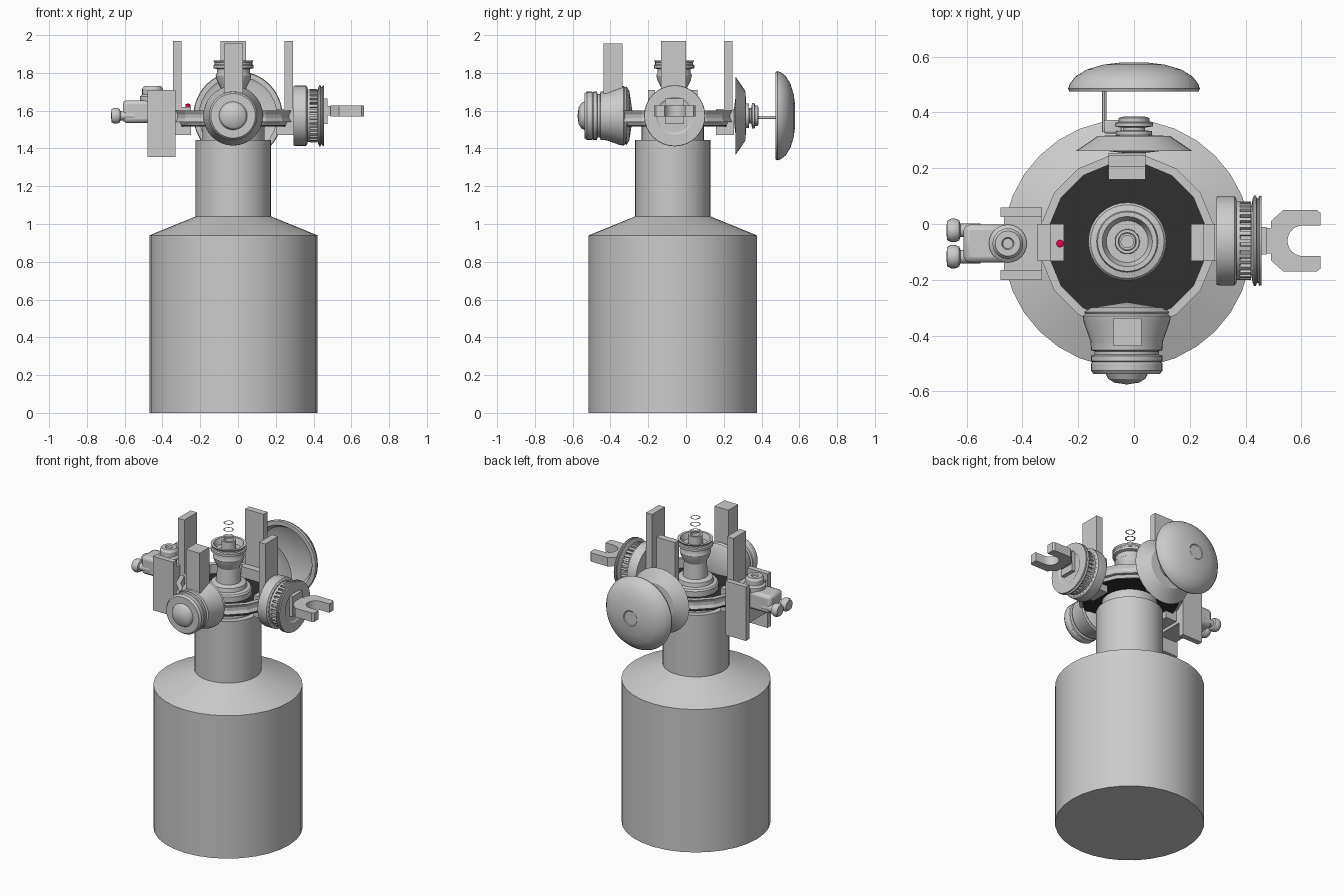
import bpy, bmesh, math
from mathutils import Vector, Matrix

if "Cube" in bpy.data.objects:
    bpy.data.objects.remove(bpy.data.objects["Cube"])

CX, CY, HZ = -0.024, -0.063, 1.573   # turret axis and head height


def material(name, rgb):
    m = bpy.data.materials.new(name)
    m.diffuse_color = (*rgb, 1)
    m.use_nodes = True
    m.node_tree.nodes["Principled BSDF"].inputs["Base Color"].default_value = m.diffuse_color
    return m


dark = material("dark", (0.03, 0.03, 0.03))
red = material("red", (0.8, 0.0, 0.08))


def finish(name, bm, mat=None, smooth=True, bevel=0):
    bmesh.ops.remove_doubles(bm, verts=bm.verts, dist=1e-5)
    bmesh.ops.recalc_face_normals(bm, faces=bm.faces)
    me = bpy.data.meshes.new(name)
    bm.to_mesh(me)
    bm.free()
    ob = bpy.data.objects.new(name, me)
    bpy.context.collection.objects.link(ob)
    if mat:
        me.materials.append(mat)
    if bevel:
        b = ob.modifiers.new("bevel", "BEVEL")
        b.width, b.segments = bevel, 2
    if smooth:
        bpy.ops.object.select_all(action='DESELECT')
        ob.select_set(True)
        bpy.context.view_layer.objects.active = ob
        bpy.ops.object.shade_smooth_by_angle(angle=math.radians(30))
    return ob


def lathe(name, profile, origin, axis=(0, 0, 1), n=32, mat=None, smooth=True, phase=0.0):
    """Spin (radius, height) points round an axis through origin."""
    bm = bmesh.new()
    rot = Vector((0, 0, 1)).rotation_difference(Vector(axis)).to_matrix()
    o = Vector(origin)
    rings = []
    for r, h in profile:
        if r == 0:
            v = bm.verts.new(o + rot @ Vector((0, 0, h)))
            rings.append([v] * n)
        else:
            rings.append([bm.verts.new(o + rot @ Vector((
                r * math.cos(math.tau * (i + phase) / n), r * math.sin(math.tau * (i + phase) / n), h)))
                for i in range(n)])
    for a, b in zip(rings, rings[1:]):
        for i in range(n):
            j = (i + 1) % n
            f = list(dict.fromkeys((a[i], a[j], b[j], b[i])))
            if len(f) > 2:
                bm.faces.new(f)
    return finish(name, bm, mat, smooth)


def box(name, x, y, z, bevel=0, mat=None):
    bm = bmesh.new()
    bmesh.ops.create_cube(bm, size=1)
    for v in bm.verts:
        v.co = Vector([(a + b) / 2 + c * (b - a) for c, (a, b) in zip(v.co, (x, y, z))])
    return finish(name, bm, mat, bevel > 0, bevel)


def prism(name, outline, z0, z1):
    bm = bmesh.new()
    f = bm.faces.new([bm.verts.new((x, y, z0)) for x, y in outline])
    g = bmesh.ops.extrude_face_region(bm, geom=[f])
    for v in g["geom"]:
        if isinstance(v, bmesh.types.BMVert):
            v.co.z = z1
    return finish(name, bm)


# Bottle body with shoulder and neck
lathe("body", [(0, 0), (.445, 0), (.445, .94), (.2, 1.04), (.2, 1.445), (.165, 1.445),
               (.165, 1.53), (0, 1.53)], (CX, -.07, 0))

# Turret ring and dark deck
ring = [(.285, 1.52), (.295, 1.54), (.315, 1.54), (.305, 1.56), (.305, 1.58), (.315, 1.60), (.285, 1.60), (.285, 1.52)]
lathe("turret_ring", ring, (CX, CY, 0), n=16, smooth=False, phase=.5)
lathe("deck", [(0, 1.515), (.287, 1.515), (.287, 1.54), (0, 1.54)], (CX, CY, 0), n=16,
      mat=dark, smooth=False, phase=.5)

# Central post with flared cup
lathe("center_post", [(0, 1.53), (.14, 1.53), (.14, 1.575), (.132, 1.585), (.11, 1.59), (.105, 1.615), (.075, 1.625),
                      (.068, 1.72), (.088, 1.76), (.094, 1.785), (.088, 1.80), (.088, 1.82), (.107, 1.825),
                      (.107, 1.84), (.1, 1.845), (.1, 1.855), (.107, 1.865), (.09, 1.865), (.075, 1.83),
                      (.045, 1.83), (.043, 1.89), (.03, 1.89), (.025, 1.85), (0, 1.85)], (CX, CY, 0))
for i, z in enumerate((1.91, 1.955, 2.0)):
    r = .034 - .002 * i
    lathe(f"floating_ring_{i}", [(r - .008, z), (r, z)], (CX, CY, 0))

# Four uprights, each a thin post on a thicker foot
yw, xw = (-.132, .0), (-.092, .042)
box("left_post", (-.345, -.298), yw, (1.5, 1.97))
box("left_foot", (-.337, -.25), yw, (1.47, 1.62))
box("right_post", (.247, .291), yw, (1.5, 1.97))
box("right_foot", (.205, .3), yw, (1.47, 1.61))
box("back_post", xw, (.205, .247), (1.5, 1.97))
box("back_foot", xw, (.16, .255), (1.47, 1.61))
box("front_post", (-.073, .027), (-.437, -.336), (1.6, 1.955))
lathe("red_button", [(0, 0), (.014, 0), (.014, .018), (0, .024)], (-.265, -.07, 1.615), mat=red, n=16)

# Front head: stepped lens barrel with dome
lathe("front_head", [(0, .28), (.13, .3), (.155, .315), (.15, .322), (.158, .33), (.155, .35), (.13, .42), (.128, .452),
                     (.115, .456), (.115, .468), (.128, .472), (.128, .49), (.124, .494), (.128, .5), (.128, .525),
                     (.118, .538), (.075, .538), (.066, .555), (.045, .568), (0, .575)],
      (-.026, 0, HZ), (0, -1, 0))

# Right head: drum, knurled wheel, flange and open fork
RY = -.06
lathe("right_drum", [(0, .295), (.158, .295), (.16, .305), (.16, .36), (.15, .367), (.14, .367), (.14, .38),
                     (.125, .382), (.125, .42), (.15, .425), (.162, .43), (.162, .437), (.152, .44), (.152, .445),
                     (.162, .449), (.16, .456), (.1, .456), (.09, .45), (0, .45)], (0, RY, HZ), (1, 0, 0))
bm = bmesh.new()
for i in range(32):
    m = Matrix.Translation((.4, RY, HZ)) @ Matrix.Rotation(math.tau * i / 32, 4, 'X') \
        @ Matrix.Translation((0, 0, .13)) @ Matrix.Diagonal((.04, .014, .022, 1))
    bmesh.ops.create_cube(bm, size=1, matrix=m)
finish("knurl_teeth", bm, smooth=False)
box("fork_stem", (.44, .52), (RY - .045, RY + .045), (1.575, 1.625))
box("fork_mount", (.44, .475), (RY - .05, RY + .05), (1.53, 1.665))
arc = [(.605 + .055 * math.cos(a), RY + .055 * math.sin(a))
       for a in (math.radians(90 + 15 * i) for i in range(13))]
prism("fork", [(.668, RY + .055)] + arc + [(.668, RY - .055), (.668, RY - .1), (.655, RY - .11), (.535, RY - .11),
      (.49, RY - .07), (.49, RY + .07), (.535, RY + .11), (.655, RY + .11), (.668, RY + .1)], 1.57, 1.628)

# Back head: flared cone, hub, offset rod and dish
lathe("back_cone", [(0, .25), (.1, .262), (.19, .27), (.208, .262), (.13, .315), (.065, .318), (.065, .333), (.04, .335),
                    (.04, .345), (.068, .35), (.068, .362), (.055, .366), (.055, .38), (.036, .385), (0, .385)],
      (0, 0, HZ), (0, 1, 0))
box("rod_bracket", (-.108, -.045), (.325, .372), (1.545, 1.585), bevel=.006)
lathe("dish_rod", [(0, .33), (.008, .33), (.008, .53), (0, .53)], (-.106, 0, 1.563), (0, 1, 0), n=12)
lathe("dish", [(0, .54), (.12, .53), (.185, .505), (.205, .475), (.232, .475), (.236, .485), (.23, .502), (.21, .528),
               (.17, .553), (.11, .571), (.05, .578), (.045, .574), (0, .574)], (0, 0, HZ), (0, 1, 0), n=48)

# Left head: cheek plates, carrier, block, top knob and twin nubs
LY = -.07
for i, s in enumerate((-1, 1)):
    y = sorted((LY + s * .095, LY + s * .13))
    box(f"left_cheek_{i}", (-.478, -.33), y, (1.355, 1.71))
    lathe(f"left_nub_{i}", [(0, .55), (.024, .55), (.024, .622), (.036, .626), (.042, .64), (.042, .655), (.034, .67),
                            (0, .672)], (0, LY + s * .047, HZ), (-1, 0, 0), n=20)
box("left_carrier", (-.465, -.33), (LY - .1, LY + .1), (1.45, 1.665))
box("left_block", (-.61, -.44), (LY - .068, LY + .068), (1.535, 1.655), bevel=.02)
lathe("left_knob", [(0, 1.64), (.068, 1.64), (.068, 1.675), (.055, 1.685), (.055, 1.715), (.045, 1.73), (.022, 1.73),
                    (.018, 1.72), (0, 1.72)], (-.452, LY, 0), n=24)
